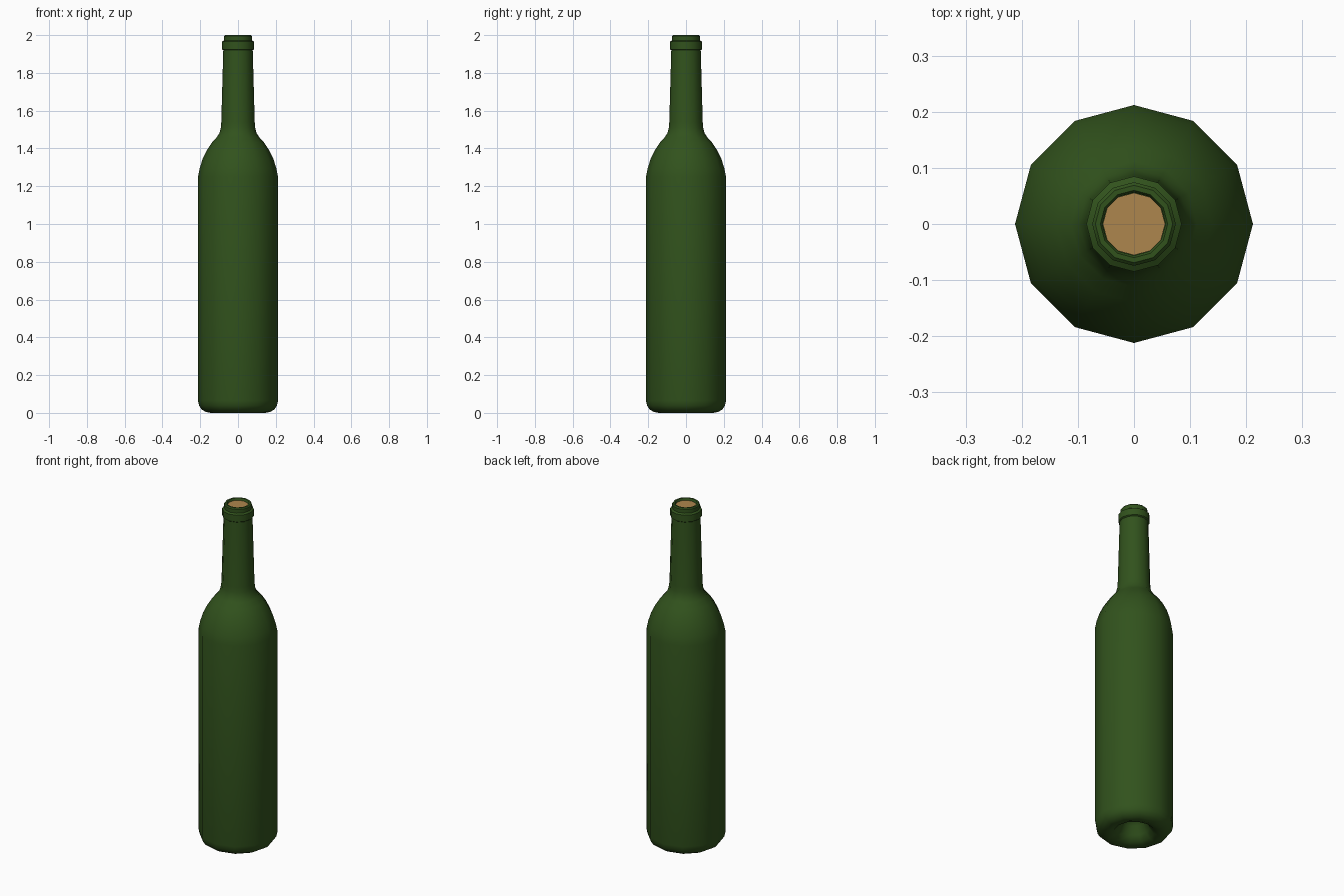
import bpy, bmesh
from math import cos, sin, pi, radians

if "Cube" in bpy.data.objects:
    bpy.data.objects.remove(bpy.data.objects["Cube"])

SIDES = 12


def lathe(name, profile, color, angle=40):
    """Spin an (r, z) profile around z; r = 0 makes a pole."""
    bm = bmesh.new()
    rings = []
    for r, z in profile:
        if r == 0:
            rings.append([bm.verts.new((0, 0, z))] * SIDES)
        else:
            rings.append([bm.verts.new((r * cos(2 * pi * i / SIDES),
                                        r * sin(2 * pi * i / SIDES), z))
                          for i in range(SIDES)])
    for a, b in zip(rings, rings[1:]):
        for i in range(SIDES):
            j = (i + 1) % SIDES
            quad = list(dict.fromkeys((a[i], a[j], b[j], b[i])))
            bm.faces.new(quad)
    bmesh.ops.recalc_face_normals(bm, faces=bm.faces[:])
    mesh = bpy.data.meshes.new(name)
    bm.to_mesh(mesh)
    bm.free()
    obj = bpy.data.objects.new(name, mesh)
    bpy.context.collection.objects.link(obj)
    mat = bpy.data.materials.new(name + "_material")
    mat.diffuse_color = color
    mat.use_nodes = True
    mat.node_tree.nodes["Principled BSDF"].inputs["Base Color"].default_value = mat.diffuse_color
    mesh.materials.append(mat)
    bpy.ops.object.select_all(action='DESELECT')
    obj.select_set(True)
    bpy.context.view_layer.objects.active = obj
    bpy.ops.object.shade_smooth_by_angle(angle=radians(angle))
    return obj


# Glass: punt, base, body, shoulder, neck, collar, lip and inside of the mouth
lathe("bottle_glass", [
    (0, 0.12), (0.035, 0.112), (0.065, 0.085), (0.085, 0.04), (0.11, 0.012),
    (0.145, 0.0), (0.17, 0.005), (0.192, 0.018), (0.206, 0.038), (0.212, 0.065),
    (0.212, 1.25), (0.203, 1.295), (0.187, 1.345), (0.165, 1.39),
    (0.139, 1.43), (0.112, 1.46), (0.098, 1.482), (0.091, 1.51), (0.0885, 1.54),
    (0.078, 1.92), (0.085, 1.925), (0.085, 1.965), (0.0745, 1.972),
    (0.0745, 1.994), (0.069, 2.0), (0.06, 2.0), (0.056, 1.994),
    (0.056, 1.75), (0, 1.75)], (0.031, 0.085, 0.012, 1))

# Cork seated just below the lip
lathe("cork", [(0, 1.76), (0.0555, 1.76), (0.0555, 1.988), (0, 1.988)],
      (0.42, 0.24, 0.075, 1))
